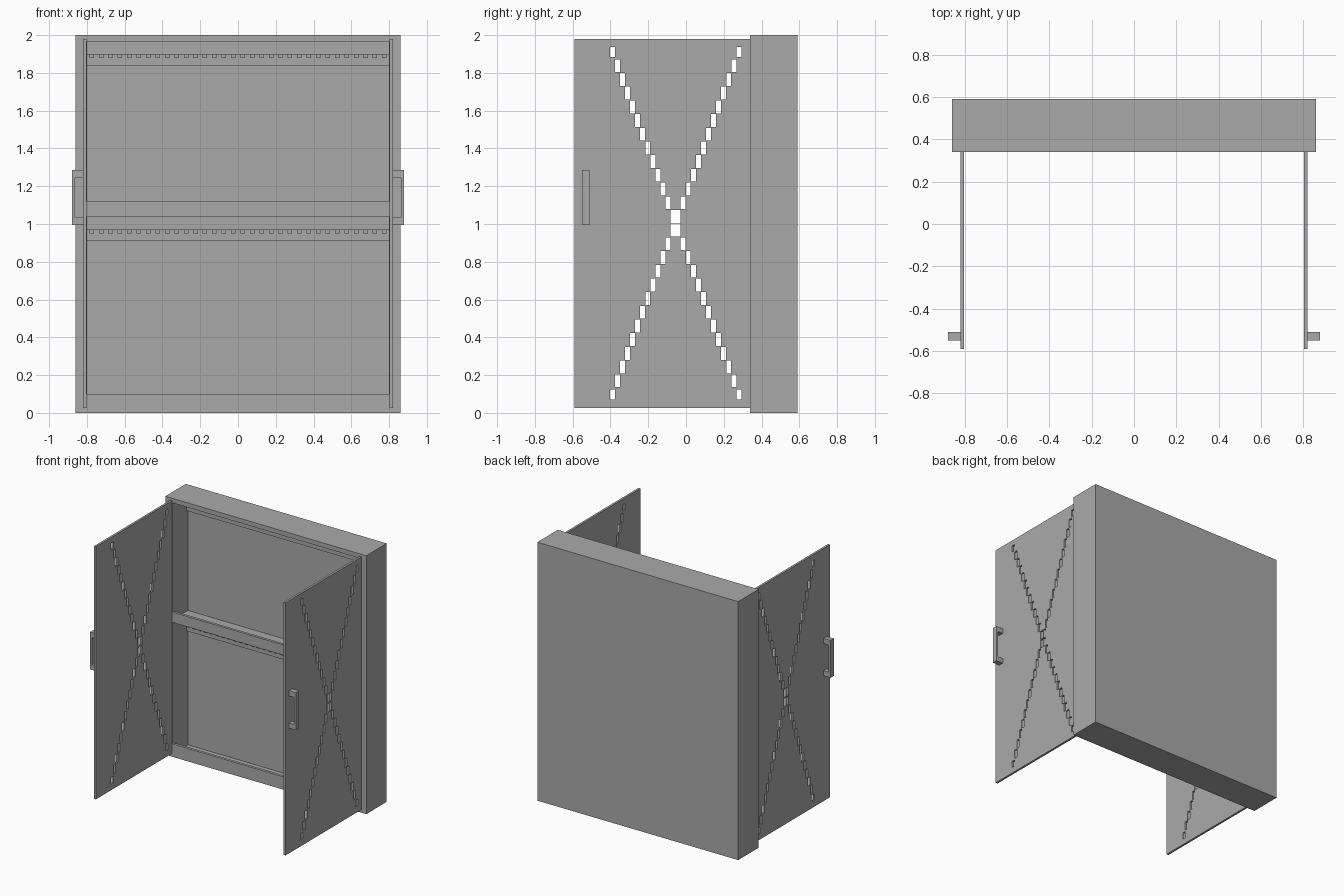
import bpy
import bmesh
from mathutils import Vector

default = bpy.data.objects.get("Cube")
if default:
    bpy.data.objects.remove(default, do_unlink=True)

grey = bpy.data.materials.new("plain grey")
grey.use_nodes = True
COLOUR = (0.4, 0.4, 0.4, 1)
grey.diffuse_color = COLOUR
grey.node_tree.nodes["Principled BSDF"].inputs["Base Color"].default_value = COLOUR


def boxes(name, spans):
    """One object from boxes given as (x0, x1, y0, y1, z0, z1)."""
    bm = bmesh.new()
    for x0, x1, y0, y1, z0, z1 in spans:
        lo, hi = Vector((x0, y0, z0)), Vector((x1, y1, z1))
        cube = bmesh.ops.create_cube(bm, size=1)
        for v in cube["verts"]:
            v.co = (lo + hi) / 2 + v.co * (hi - lo)
    mesh = bpy.data.meshes.new(name)
    bm.to_mesh(mesh)
    bm.free()
    mesh.materials.append(grey)
    obj = bpy.data.objects.new(name, mesh)
    bpy.context.collection.objects.link(obj)
    return obj


def cut(obj, cutter):
    mod = obj.modifiers.new("cut", "BOOLEAN")
    mod.operation = "DIFFERENCE"
    mod.solver = "EXACT"
    mod.object = cutter
    bpy.context.view_layer.objects.active = obj
    bpy.ops.object.modifier_apply(modifier=mod.name)
    bpy.data.objects.remove(cutter, do_unlink=True)


W, INNER = 0.86, 0.80
FRONT, PANEL, BACK = 0.34, 0.53, 0.59
FLOOR, CEILING = 0.02, 1.965

# Open-fronted case
case = boxes("case", [(-W, W, FRONT, BACK, 0, 2)])
cut(case, boxes("case_cutter", [(-INNER, INNER, FRONT - 0.1, PANEL, FLOOR, CEILING)]))

# Shelf boards and their front lips
boxes("middle_shelf", [(-INNER, INNER, FRONT + 0.02, PANEL, 1.04, 1.06)])
for name, z in (("bottom_lip", FLOOR), ("middle_lip", 1.04)):
    boxes(name, [(-INNER, INNER, FRONT, FRONT + 0.02, z, z + 0.08)])

# Back rails with a row of small pegs
for name, top in (("upper_rail", 1.90), ("lower_rail", 0.97)):
    boxes(name, [(-INNER, INNER, PANEL - 0.02, PANEL, top - 0.06, top)])
    pitch, count = 0.05, 32
    boxes(name + "_pegs", [
        (x - 0.012, x + 0.012, PANEL - 0.04, PANEL - 0.02, top - 0.02, top)
        for x in (-INNER + pitch * (i + 0.5) for i in range(count))])

# Open doors with crossed rows of slots, and C-shaped handles
COLUMNS, STEP, RISE = 26, 0.0268, 0.0725
for side, label in ((1, "left"), (-1, "right")):
    def span(a, b):
        return tuple(sorted((side * a, side * b)))

    door = boxes(label + "_door", [(*span(0.803, 0.82), -BACK, FRONT, 0.025, 1.98)])
    slots = []
    for i in range(COLUMNS):
        y = -0.39 + STEP * i
        offset = RISE * (i - (COLUMNS - 1) / 2)
        half = 0.026 if i in (0, COLUMNS - 1) else 0.034
        for z in (1.004 + offset, 1.004 - offset):
            slots.append((*span(0.7, 0.9), y - 0.0131, y + 0.0131, z - half, z + half))
    cut(door, boxes("slot_cutter", slots))

    handle = boxes(label + "_handle", [(*span(0.82, 0.88), -0.55, -0.51, 0.995, 1.285)])
    cut(handle, boxes("handle_cutter", [(*span(0.8, 0.863), -0.6, -0.4, 1.035, 1.245)]))
